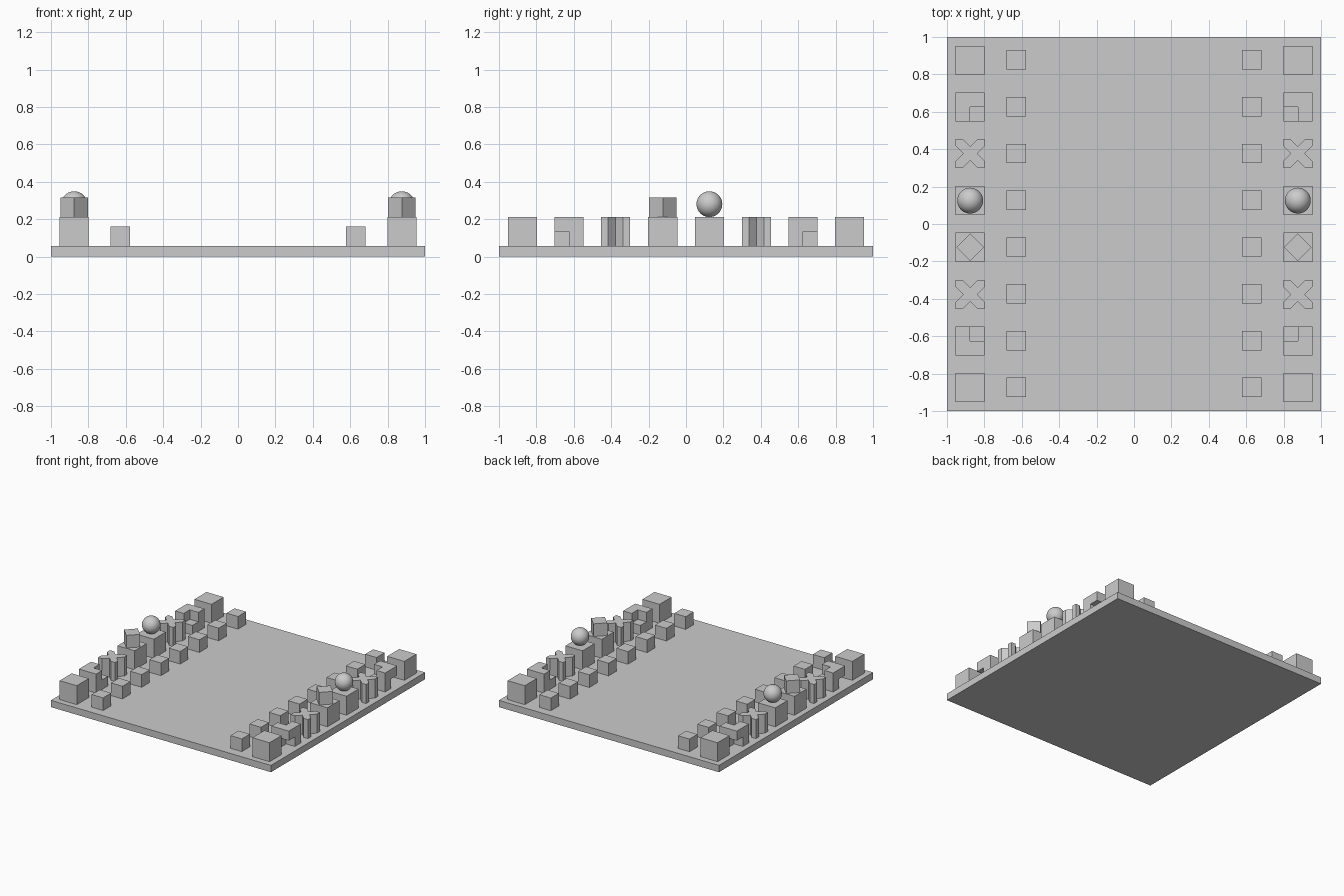
import bpy, bmesh
from math import pi, sqrt

if "Cube" in bpy.data.objects:
    bpy.data.objects.remove(bpy.data.objects["Cube"])

TOP = 0.056      # board surface height
S = 0.156        # large piece size
P = 0.104        # small cube size
H = S / 2


def prism(name, pts, z0, z1):
    """Extrude a closed outline vertically."""
    bm = bmesh.new()
    face = bm.faces.new([bm.verts.new((x, y, z0)) for x, y in pts])
    ext = bmesh.ops.extrude_face_region(bm, geom=[face])
    for v in ext["geom"]:
        if isinstance(v, bmesh.types.BMVert):
            v.co.z = z1
    bmesh.ops.recalc_face_normals(bm, faces=bm.faces[:])
    me = bpy.data.meshes.new(name)
    bm.to_mesh(me)
    bm.free()
    ob = bpy.data.objects.new(name, me)
    bpy.context.collection.objects.link(ob)
    return ob


def block(name, x, y, z0, sx, sy, sz):
    pts = [(x + i * sx / 2, y + j * sy / 2) for i, j in ((-1, -1), (1, -1), (1, 1), (-1, 1))]
    return prism(name, pts, z0, z0 + sz)


def l_outline(x, y, qx, qy):
    """Square outline with the (qx, qy) quadrant missing."""
    return [(x + a * H * qx, y + b * H * qy)
            for a, b in ((-1, -1), (1, -1), (1, 0), (0, 0), (0, 1), (-1, 1))]


def x_outline(x, y):
    """Square with a V notch in each side, leaving a diagonal cross."""
    a = 0.038                      # length of edge kept at each corner
    n = H - a                      # notch half width and depth
    side = [(-H, -H), (-n, -H), (0, -H + n), (n, -H)]
    pts = []
    for _ in range(4):
        pts += side
        side = [(-v, u) for u, v in side]
    return [(x + u, y + v) for u, v in pts]


# Board
block("board", 0, 0, 0, 2, 2, TOP)

for side, sx in (("left", -1), ("right", 1)):
    x = 0.876 * sx
    # Row of small cubes
    for i in range(8):
        block(f"{side}_pawn_{i + 1}", 0.63 * sx, -0.873 + 0.25 * i, TOP, P, P, P)

    for end, sy in (("near", -1), ("far", 1)):
        # Corner cubes
        block(f"{side}_rook_{end}", x, 0.875 * sy, TOP, S, S, S)
        # Two stacked L blocks with opposite corners missing
        y = 0.625 * sy
        prism(f"{side}_knight_lower_{end}", l_outline(x, y, sx, sy), TOP, TOP + H)
        prism(f"{side}_knight_upper_{end}", l_outline(x, y, -sx, -sy), TOP + H, TOP + S)
        # Diagonal crosses
        prism(f"{side}_bishop_{end}", x_outline(x, 0.377 * sy), TOP, TOP + S)

    # Cube topped by a small cube turned 45 degrees
    block(f"{side}_king_base", x, -0.124, TOP, S, S, S)
    r = P / sqrt(2)
    prism(f"{side}_king_top", [(x - r, -0.124), (x, -0.124 - r), (x + r, -0.124), (x, -0.124 + r)],
          TOP + S, TOP + S + P)

    # Cube topped by a ball
    block(f"{side}_queen_base", x, 0.125, TOP, S, S, S)
    bpy.ops.mesh.primitive_uv_sphere_add(segments=40, ring_count=20, radius=0.069,
                                         location=(x, 0.125, TOP + S + 0.068))
    ball = bpy.context.object
    ball.name = f"{side}_queen_ball"
    bpy.ops.object.shade_smooth()
